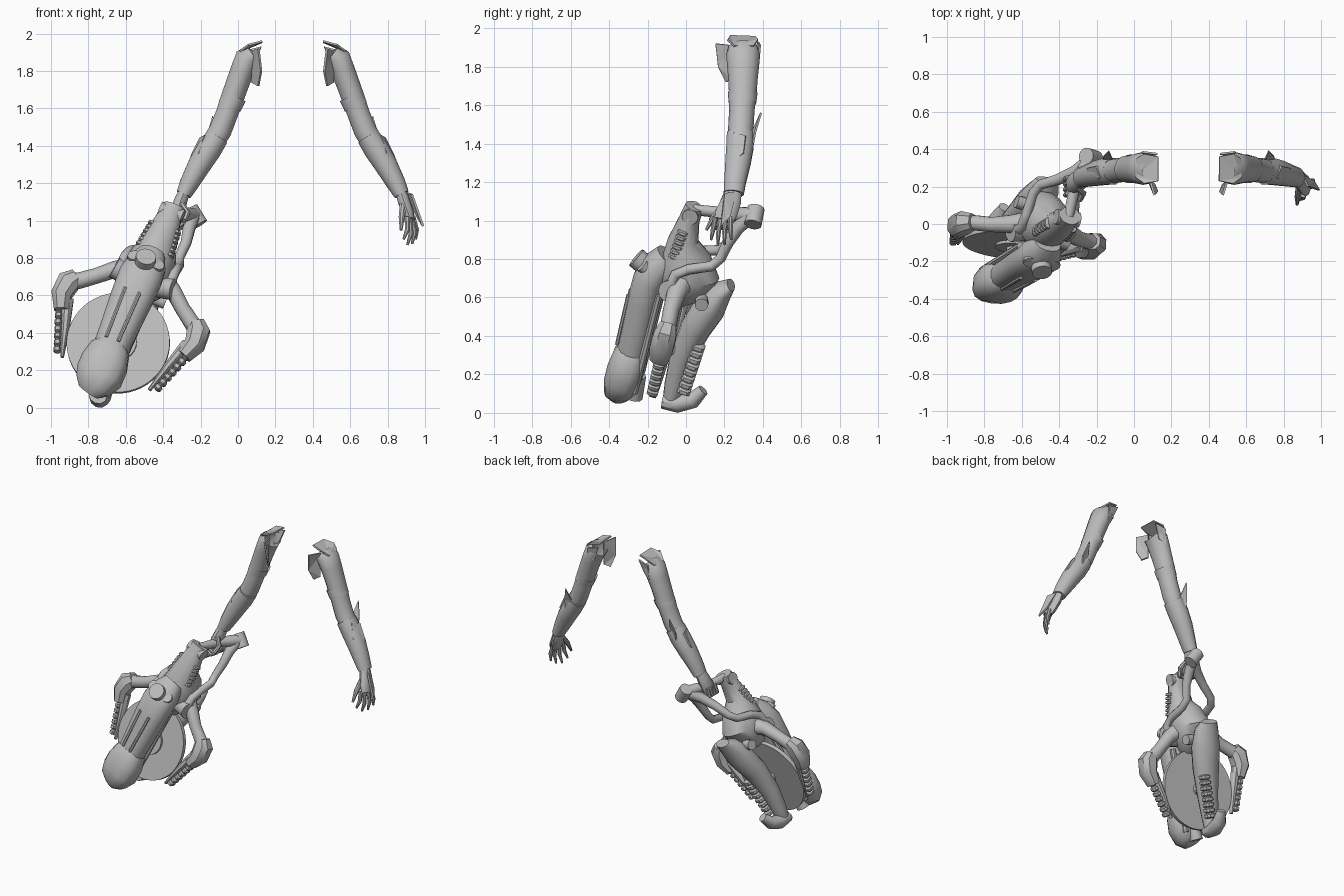
import bpy, bmesh, math
from mathutils import Vector as V

grey = bpy.data.materials.new("plain_grey")
grey.diffuse_color = (0.5, 0.5, 0.5, 1)

# Tool frame: S runs up its length, R across it, U away from its back
O = V((-0.64, -0.10, 0.345))
S = V((0.376, 0.229, 0.899)).normalized()
R = V((0.91, -0.16, -0.385))
R = (R - S * R.dot(S)).normalized()
U = R.cross(S).normalized()
Y = V((0, 1, 0))


def T(s, r, u):
    return O + S * s + R * r + U * u


def arm_map(mirror):
    return lambda p: V((0.585 - p[0], p[1], p[2])) if mirror else V(p)


def finish(name, bm, smooth=True):
    bmesh.ops.recalc_face_normals(bm, faces=bm.faces)
    me = bpy.data.meshes.new(name)
    bm.to_mesh(me)
    bm.free()
    ob = bpy.data.objects.new(name, me)
    bpy.context.collection.objects.link(ob)
    me.materials.append(grey)
    if smooth:
        bpy.context.view_layer.objects.active = ob
        ob.select_set(True)
        bpy.ops.object.shade_smooth_by_angle(angle=math.radians(40))
        ob.select_set(False)
    return ob


def loft(name, pts, radii, ref=U, n=14, start=True, end=True, power=1.0):
    """Loft rings along pts; radii are (across, along ref); power < 1 gives boxy rings."""
    pts = [V(p) for p in pts]
    bm = bmesh.new()
    rings = []
    for i, p in enumerate(pts):
        t = (pts[min(i + 1, len(pts) - 1)] - pts[max(i - 1, 0)]).normalized()
        a = t.cross(ref).normalized()
        b = a.cross(t)
        ring = []
        for k in range(n):
            w = 2 * math.pi * (k + 0.5) / n
            c, d = math.cos(w), math.sin(w)
            c, d = (math.copysign(abs(q) ** power, q) for q in (c, d))
            ring.append(bm.verts.new(p + a * c * radii[i][0] + b * d * radii[i][1]))
        rings.append(ring)
    for q0, q1 in zip(rings, rings[1:]):
        for k in range(n):
            bm.faces.new((q0[k], q0[(k + 1) % n], q1[(k + 1) % n], q1[k]))
    if start:
        bm.faces.new(rings[0])
    if end:
        bm.faces.new(rings[-1])
    return finish(name, bm)


def pipe(name, pts, r, ref=U, n=10):
    return loft(name, pts, [(r, r)] * len(pts), ref, n)


def plate(name, pts, thick=0.008):
    bm = bmesh.new()
    bm.faces.new([bm.verts.new(p) for p in pts])
    bmesh.ops.triangulate(bm, faces=bm.faces)
    ob = finish(name, bm, False)
    m = ob.modifiers.new("thickness", 'SOLIDIFY')
    m.thickness, m.offset = thick, 0
    return ob


def spine(name, a, b, ra, rb, count, ref=U):
    """Row of short segments on a thin core."""
    a, b = V(a), V(b)
    pts, rad = [], []
    for i in range(count):
        for f, k in ((0, .6), (.2, 1), (.7, 1), (.9, .6)):
            pts.append(a.lerp(b, (i + f) / count))
            rad.append((ra * k, rb * k))
    return loft(name, pts, rad, ref, 8, power=.6)


# ---- Arms ----
for mirror, side in ((False, "left"), (True, "right")):
    M = arm_map(mirror)
    loft(side + "_upper_arm",
         [M(p) for p in ((.502, .295, 1.89), (.535, .297, 1.865), (.562, .297, 1.80), (.585, .296, 1.74), (.614, .295, 1.66),
                         (.645, .29, 1.57), (.68, .285, 1.48), (.73, .28, 1.40))],
         [(.06, .08), (.07, .088), (.066, .083), (.064, .077), (.063, .072), (.061, .066), (.062, .066), (.06, .06)],
         Y, start=False)
    loft(side + "_sleeve_band", [M((.604, .295, 1.665)), M((.63, .293, 1.61))],
         [(.067, .077), (.066, .072)], Y, start=False, end=False)
    loft(side + "_bracer",
         [M(p) for p in ((.695, .283, 1.45), (.74, .28, 1.38), (.79, .27, 1.30), (.845, .255, 1.20), (.875, .248, 1.14))],
         [(.064, .073), (.069, .073), (.064, .068), (.053, .058), (.042, .054)], Y, n=12)
    plate(side + "_bracer_guard", [M(p) for p in ((.76, .25, 1.455), (.785, .31, 1.44), (.83, .30, 1.35), (.845, .25, 1.30), (.79, .22, 1.36))], .014)
    plate(side + "_elbow_point", [M(p) for p in ((.70, .345, 1.46), (.72, .39, 1.56), (.75, .36, 1.46), (.75, .345, 1.38))], .01)
    # open shoulder with loose cloth edges
    plate(side + "_shoulder_flap", [M(p) for p in ((.455, .23, 1.96), (.455, .36, 1.955), (.53, .375, 1.94), (.57, .35, 1.905), (.575, .25, 1.905), (.53, .215, 1.94))], .01)
    plate(side + "_armpit_flap", [M(p) for p in ((.505, .25, 1.91), (.475, .155, 1.92), (.46, .17, 1.80), (.475, .21, 1.72), (.51, .24, 1.74))], .012)
    plate(side + "_back_flap", [M(p) for p in ((.46, .375, 1.93), (.54, .385, 1.91), (.55, .375, 1.80), (.50, .36, 1.83))], .01)

# ---- Free open hand ----
loft("left_palm", [(.87, .248, 1.16), (.888, .235, 1.10), (.91, .21, 1.04), (.925, .195, 1.00)],
     [(.03, .042), (.034, .052), (.032, .058), (.022, .05)], Y, 10)
for i, (bx, by, mid, tip) in enumerate((
        (.905, .155, (.905, .14, .95), (.885, .13, .90)),
        (.918, .18, (.925, .168, .93), (.905, .165, .87)),
        (.928, .205, (.945, .20, .935), (.93, .20, .875)),
        (.935, .23, (.955, .232, .95), (.95, .235, .90)))):
    loft("left_finger_%d" % i, [(bx, by, 1.02), mid, tip], [(.015, .014), (.014, .013), (.007, .007)], Y, 8)
loft("left_thumb", [(.885, .21, 1.10), (.875, .145, 1.02), (.872, .105, .95)],
     [(.018, .02), (.017, .017), (.008, .008)], V((1, 0, 0)), 8)
plate("left_hand_guard", [(.90, .26, 1.15), (.93, .20, 1.14), (.99, .18, .97), (.96, .23, 1.02)], .012)

# ---- Gripping hand ----
loft("right_palm", [(-.285, .248, 1.16), (-.305, .235, 1.11), (-.325, .215, 1.05), (-.335, .20, 1.0)],
     [(.03, .042), (.037, .05), (.04, .055), (.03, .05)], Y, 10)
for i in range(4):
    y = .165 + i * .028
    pipe("right_finger_%d" % i, [(-.35, y, 1.05), (-.365, y - .01, .99), (-.33, y - .01, .965), (-.295, y, .985)], .015, Y, 8)
pipe("right_thumb", [(-.30, .19, 1.09), (-.27, .165, 1.04), (-.29, .13, 1.0)], .016, Y, 8)

# ---- Tool body ----
loft("core_housing", [T(.26, 0, .02), T(.33, 0, 0), T(.42, 0, -.015), T(.51, 0, .02), T(.60, 0, .055), T(.72, 0, .05), T(.80, 0, .04)],
     [(.07, .05), (.12, .12), (.14, .165), (.125, .13), (.09, .08), (.07, .055), (.06, .05)], n=16)
pipe("rear_cap", [T(.76, -.065, .045), T(.76, .065, .045)], .042, n=14)
loft("barrel_shroud", [T(-.28, 0, .17), T(0, 0, .17), T(.22, 0, .175), T(.34, 0, .175), T(.42, 0, .15), T(.49, 0, .11)],
     [(.085, .075), (.10, .08), (.115, .085), (.12, .085), (.11, .085), (.075, .07)], n=16, power=.85)
loft("muzzle", [T(-.06, 0, .175), T(-.09, 0, .175), T(-.17, 0, .175), T(-.25, 0, .18), T(-.31, -.01, .18), T(-.345, -.02, .165)],
     [(.085, .075), (.11, .088), (.13, .1), (.13, .095), (.105, .08), (.065, .05)], n=12, power=.75)
pipe("muzzle_pin", [T(-.20, 0, .11), T(-.33, -.01, .10)], .045, n=10)
for k in (-1, 1):
    loft("barrel_rail", [T(-.05, k * .035, .252), T(.04, k * .037, .254), T(.24, k * .042, .258)],
         [(.01, .01)] * 3, n=6)
    pipe("side_rod", [T(-.27, k * .07, .10), T(.30, k * .08, .10)], .02, n=8)
    # knobs and ribbed springs on the upper housing
    pipe("top_knob", [T(.40, k * .06, .17), T(.43, k * .07, .225)], .035, n=12)
    spine("ribbed_spring", T(.52, k * .085, .075), T(.68, k * .065, .06), .026, .03, 6)
    pipe("side_joint", [T(.36, k * .08, .03), T(.37, k * .17, .05)], .058, n=12)
    pipe("small_joint", [T(.33, k * .06, -.12), T(.33, k * .13, -.13)], .035, n=12)
    # hoses curving back to the handle
    loft("handle_hose", [T(.38, k * .14, .05), T(.46, k * .14, .04), T(.505, k * .135, -.02), T(.55, k * .12, -.13),
                         T(.60, k * .10, -.165), T(.69, k * .07 + .03, -.18), T(.78, k * .03 + .05, -.21), T(.86, .07, -.26)],
         [(.03, .03)] + [(.027, .027)] * 4 + [(.03, .03), (.035, .035), (.038, .038)], n=10)
pipe("front_knob", [T(.39, 0, .18), T(.435, 0, .27)], .055, n=14)
loft("grip_bar", [T(.78, 0, .04), T(.81, .01, -.10), T(.84, .04, -.19), T(.865, .07, -.27)],
     [(.028, .028), (.03, .03), (.038, .038), (.042, .042)], n=12)
pipe("grip_end", [T(.895, .035, -.275), T(.835, .115, -.285)], .045, n=14)

# ---- Disc ----
pipe("disc", [T(0, 0, -.014), T(0, 0, .014)], .276, S, 48)
pipe("disc_hub", [T(0, 0, 0), T(0, 0, .03)], .10, S, 24)
pipe("disc_axle", [T(0, 0, -.07), T(0, 0, .12)], .04, S, 12)

# ---- Side prongs with ridged claws ----
for k in (-1, 1):
    loft("prong_arm", [T(.40, k * .10, 0), T(.37, k * .17, .01), T(.30, k * .25, .01), T(.25, k * .32, 0), T(.22, k * .37, 0)],
         [(.06, .06), (.045, .05), (.042, .042), (.044, .042), (.05, .045)], n=10)
    loft("prong_knuckle", [T(.26, k * .345, 0), T(.22, k * .375, 0), T(.14, k * .385, 0), T(.06, k * .355, 0)],
         [(.045, .045), (.065, .062), (.058, .065), (.04, .05)], n=8, power=.8)
    loft("prong_claw", [T(.13, k * .345, -.005), T(-.02, k * .297, -.005), T(-.18, k * .252, -.005)],
         [(.034, .032), (.024, .028), (.01, .015)], n=8)
    spine("claw_ridges", T(.08, k * .375, -.005), T(-.17, k * .285, -.005), .02, .03, 7)

# ---- Rear shell, its ladder and foot ----
loft("rear_shell", [T(.43, 0, -.245), T(.38, 0, -.205), T(.27, 0, -.165), T(.13, -.01, -.12), T(-.05, -.015, -.09), T(-.20, -.01, -.09), T(-.31, 0, -.09)],
     [(.065, .03), (.09, .06), (.105, .085), (.095, .08), (.075, .065), (.06, .055), (.04, .04)], n=14)
loft("rear_foot", [T(-.30, 0, -.05), T(-.29, 0, -.13), T(-.25, 0, -.20), T(-.18, 0, -.24)],
     [(.05, .04), (.055, .05), (.05, .045), (.03, .03)], S, n=10)
spine("shell_ladder", T(.08, .045, -.165), T(-.22, .03, -.145), .035, .035, 8)
